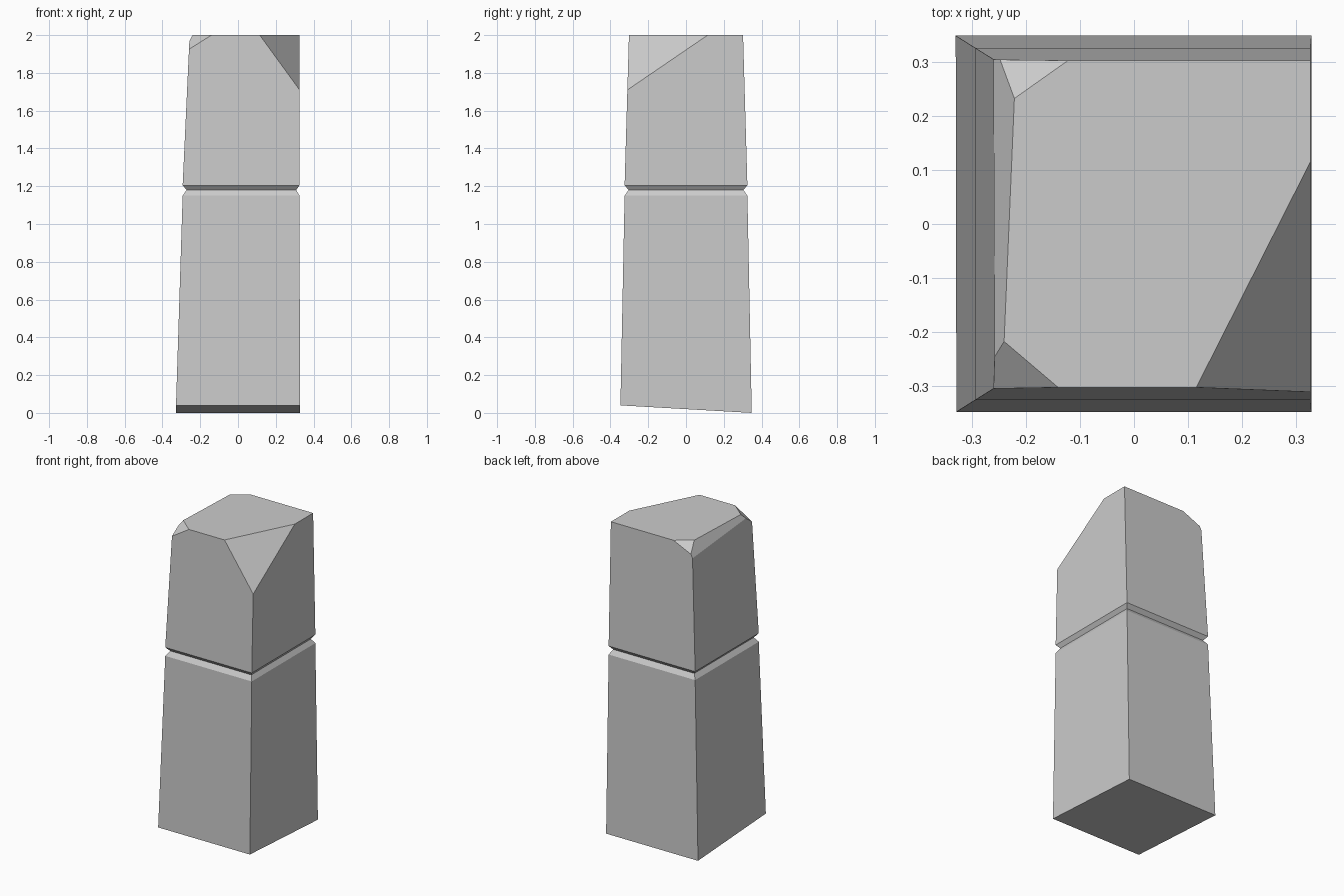
import bpy, bmesh
from mathutils import Vector

cube = bpy.data.objects.get("Cube")
if cube:
    bpy.data.objects.remove(cube, do_unlink=True)

# Stone colour
stone = bpy.data.materials.new("grey stone")
stone.use_nodes = True
colour = (0.6, 0.6, 0.6, 1)
stone.diffuse_color = colour
stone.node_tree.nodes["Principled BSDF"].inputs["Base Color"].default_value = colour

# Tapered pillar with a V groove: (height, left x, right x, half depth)
levels = [
    (-0.05, -0.331, 0.328, 0.349),
    (1.15, -0.293, 0.326, 0.325),
    (1.18, -0.272, 0.308, 0.304),
    (1.205, -0.293, 0.326, 0.325),
    (2.0, -0.256, 0.326, 0.302),
]
bm = bmesh.new()
rings = []
for z, left, right, depth in levels:
    corners = [(left, -depth), (right, -depth), (right, depth), (left, depth)]
    rings.append([bm.verts.new((x, y, z)) for x, y in corners])
for low, high in zip(rings, rings[1:]):
    for i in range(4):
        j = (i + 1) % 4
        bm.faces.new((low[i], low[j], high[j], high[i]))
bm.faces.new(rings[0][::-1])
bm.faces.new(rings[-1])


def slice_off(a, b, c):
    """Cut along the plane through three points, keep the middle, cap the cut."""
    a, b, c = Vector(a), Vector(b), Vector(c)
    normal = (b - a).cross(c - a).normalized()
    if normal.dot(Vector((0, 0, 1)) - a) > 0:
        normal = -normal
    geom = bm.verts[:] + bm.edges[:] + bm.faces[:]
    cut = bmesh.ops.bisect_plane(bm, geom=geom, dist=1e-5, plane_co=a,
                                 plane_no=normal, clear_outer=True)
    edges = [e for e in cut["geom_cut"] if isinstance(e, bmesh.types.BMEdge)]
    bmesh.ops.holes_fill(bm, edges=edges, sides=0)


# Sloping base
slice_off((0, -0.35, 0.04), (1, -0.35, 0.04), (0, 0.349, 0))
# Large broken front left corner
slice_off((0.115, -0.302, 2), (0.326, 0.115, 2), (0.326, -0.31, 1.71))
# Bevel along the right top edge
slice_off((-0.221, 0.232, 2), (-0.24, -0.217, 2), (-0.26, 0.302, 1.92))
# Small chips at both ends of the bevel
slice_off((-0.122, 0.302, 2), (-0.221, 0.232, 2), (-0.247, 0.302, 1.945))
slice_off((-0.14, -0.302, 2), (-0.24, -0.217, 2), (-0.26, -0.304, 1.925))

bmesh.ops.recalc_face_normals(bm, faces=bm.faces)
mesh = bpy.data.meshes.new("stone_pillar")
bm.to_mesh(mesh)
bm.free()
mesh.materials.append(stone)
pillar = bpy.data.objects.new("stone_pillar", mesh)
bpy.context.collection.objects.link(pillar)
